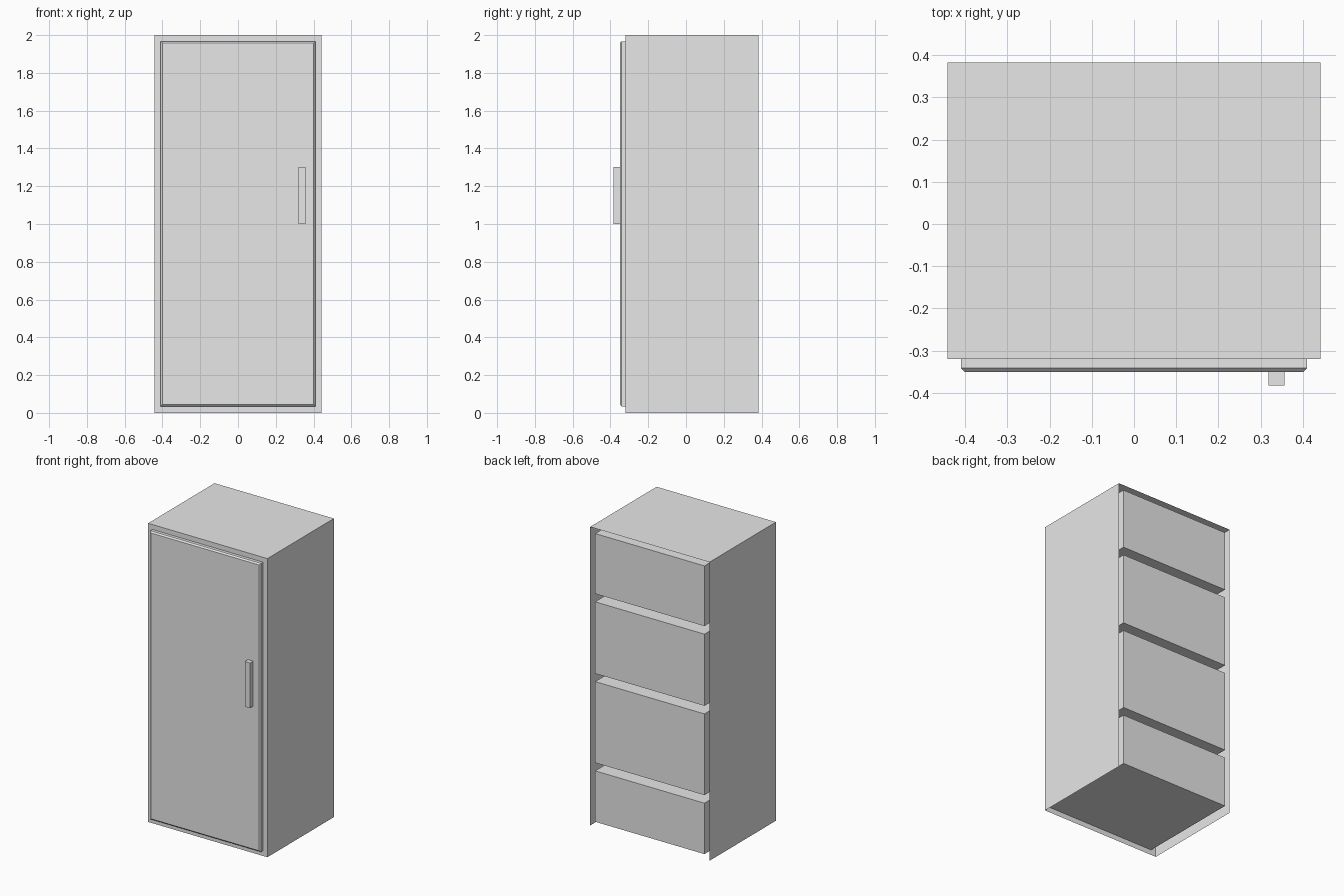
import bpy
import bmesh
from mathutils import Matrix

if "Cube" in bpy.data.objects:
    bpy.data.objects.remove(bpy.data.objects["Cube"], do_unlink=True)

# One plain grey for the whole cabinet
grey = bpy.data.materials.new("light_grey")
grey.use_nodes = True
grey.diffuse_color = (0.8, 0.8, 0.8, 1)
grey.node_tree.nodes["Principled BSDF"].inputs["Base Color"].default_value = (0.8, 0.8, 0.8, 1)

HALF_W, FRONT, BACK, HEIGHT = 0.442, -0.32, 0.383, 2.0
INNER_W = 0.405


def finish(name, bm):
    mesh = bpy.data.meshes.new(name)
    bm.to_mesh(mesh)
    bm.free()
    mesh.materials.append(grey)
    obj = bpy.data.objects.new(name, mesh)
    bpy.context.collection.objects.link(obj)
    return obj


def add_box(bm, x, y, z):
    """Box from (low, high) pairs on each axis."""
    size = [b - a for a, b in (x, y, z)]
    mid = [(a + b) / 2 for a, b in (x, y, z)]
    matrix = Matrix.Translation(mid) @ Matrix.Diagonal((*size, 1))
    return bmesh.ops.create_cube(bm, size=1, matrix=matrix)


def quad(bm, points):
    return bm.faces.new([bm.verts.new(p) for p in points])


# Thin outer shell, open at the back and underneath
bm = bmesh.new()
quad(bm, [(-HALF_W, FRONT, HEIGHT), (HALF_W, FRONT, HEIGHT),
          (HALF_W, BACK, HEIGHT), (-HALF_W, BACK, HEIGHT)])
for x in (-HALF_W, HALF_W):
    side = [(x, FRONT, 0), (x, BACK, 0), (x, BACK, HEIGHT), (x, FRONT, HEIGHT)]
    quad(bm, side if x > 0 else side[::-1])

# Front frame grid; the middle cells of odd rows become compartments
columns = [-HALF_W, -INNER_W, INNER_W, HALF_W]
rows = [0, 0.035, 0.376, 0.43, 0.974, 1.028, 1.508, 1.562, 1.965, HEIGHT]
cells = []
for r, (z0, z1) in enumerate(zip(rows, rows[1:])):
    for c, (x0, x1) in enumerate(zip(columns, columns[1:])):
        face = quad(bm, [(x0, FRONT, z0), (x1, FRONT, z0), (x1, FRONT, z1), (x0, FRONT, z1)])
        if c == 1 and r % 2:
            cells.append(face)
bmesh.ops.remove_doubles(bm, verts=bm.verts[:], dist=0.0001)

# Push each compartment through to the back
pushed = bmesh.ops.extrude_discrete_faces(bm, faces=[])["faces"]
for face in cells:
    region = bmesh.ops.extrude_face_region(bm, geom=[face])["geom"]
    verts = [g for g in region if isinstance(g, bmesh.types.BMVert)]
    bmesh.ops.translate(bm, verts=verts, vec=(0, BACK - FRONT, 0))
    if face.is_valid:
        bm.faces.remove(face)

# Merge the flat frame strips into one face
bmesh.ops.dissolve_limit(bm, angle_limit=0.01, verts=bm.verts[:], edges=bm.edges[:])
finish("cabinet_shell", bm)

# Door with a narrow chamfer around its front edge
bm = bmesh.new()
add_box(bm, (-0.41, 0.41), (-0.35, FRONT), (0.035, 1.967))
front_edges = [e for e in bm.edges if all(v.co.y < -0.34 for v in e.verts)]
bmesh.ops.bevel(bm, geom=front_edges, offset=0.009, segments=1, affect='EDGES')
finish("door", bm)

# Handle bar
bm = bmesh.new()
add_box(bm, (0.319, 0.357), (-0.383, -0.35), (1.0, 1.302))
finish("door_handle", bm)
